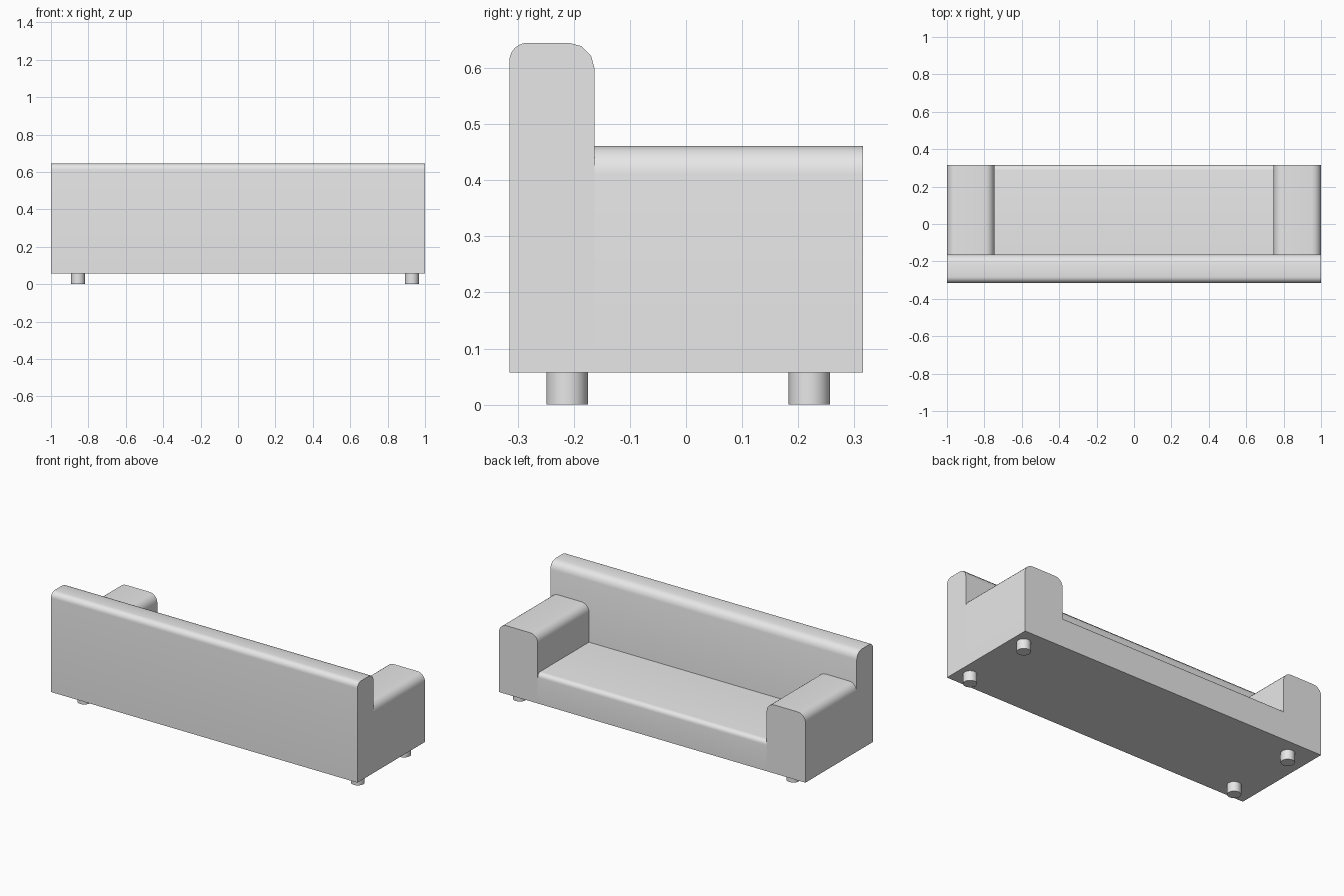
import bpy
import bmesh
import math
from mathutils import Vector

cube = bpy.data.objects.get("Cube")
if cube:
    bpy.data.objects.remove(cube, do_unlink=True)

# Single upholstery colour
grey = bpy.data.materials.new("light_grey")
grey.use_nodes = True
grey.diffuse_color = (0.8, 0.8, 0.8, 1)
grey.node_tree.nodes["Principled BSDF"].inputs["Base Color"].default_value = (0.8, 0.8, 0.8, 1)

BASE, FRONT, BACK, SEAM = 0.057, 0.315, -0.315, -0.163
INNER = 0.747


def finish(name, bm):
    bmesh.ops.recalc_face_normals(bm, faces=bm.faces)
    mesh = bpy.data.meshes.new(name)
    bm.to_mesh(mesh)
    bm.free()
    mesh.materials.append(grey)
    obj = bpy.data.objects.new(name, mesh)
    bpy.context.collection.objects.link(obj)
    bpy.ops.object.select_all(action="DESELECT")
    obj.select_set(True)
    bpy.context.view_layer.objects.active = obj
    bpy.ops.object.shade_smooth_by_angle(angle=math.radians(35))
    return obj


def rounded_rect(u0, u1, v0, v1, left, right):
    """Rectangle whose top corners have (radius, segments) roundings."""
    pts = [(u0, v0), (u1, v0)]
    for u, sign, (r, n), start in ((u1, -1, right, 0), (u0, 1, left, 90)):
        if r == 0:
            pts.append((u, v1))
            continue
        for i in range(n + 1):
            a = math.radians(start + 90 * i / n)
            pts.append((u + sign * r + r * math.cos(a), v1 - r + r * math.sin(a)))
    return pts


def prism(name, profile, axis, lo, hi):
    """Extrude a profile along x (profile in y, z) or along y (profile in x, z)."""
    bm = bmesh.new()
    place = (lambda u, v: (lo, u, v)) if axis == "x" else (lambda u, v: (u, lo, v))
    face = bm.faces.new([bm.verts.new(place(u, v)) for u, v in profile])
    step = Vector((hi - lo, 0, 0)) if axis == "x" else Vector((0, hi - lo, 0))
    moved = bmesh.ops.extrude_face_region(bm, geom=[face], use_keep_orig=True)["geom"]
    bmesh.ops.translate(bm, vec=step, verts=[g for g in moved if isinstance(g, bmesh.types.BMVert)])
    return finish(name, bm)


# Backrest across the full width
prism("backrest", rounded_rect(BACK, SEAM, BASE, 0.645, (0.033, 6), (0.046, 3)), "x", -1, 1)

# Seat with a softened leading edge
prism("seat", rounded_rect(SEAM, FRONT, BASE, 0.236, (0, 0), (0.026, 5)), "x", -INNER, INNER)

# Armrests rounded along both top edges
for name, x0, x1 in (("right_armrest", -1, -INNER), ("left_armrest", INNER, 1)):
    prism(name, rounded_rect(x0, x1, BASE, 0.461, (0.05, 6), (0.05, 6)), "y", SEAM, FRONT)

# Short round legs
for side, x in (("right", -0.855), ("left", 0.93)):
    for end, y in (("back", -0.212), ("front", 0.22)):
        bm = bmesh.new()
        bmesh.ops.create_cone(bm, cap_ends=True, segments=24, radius1=0.037, radius2=0.037, depth=BASE)
        bmesh.ops.translate(bm, vec=(x, y, BASE / 2), verts=bm.verts)
        finish(f"{side}_{end}_leg", bm)
